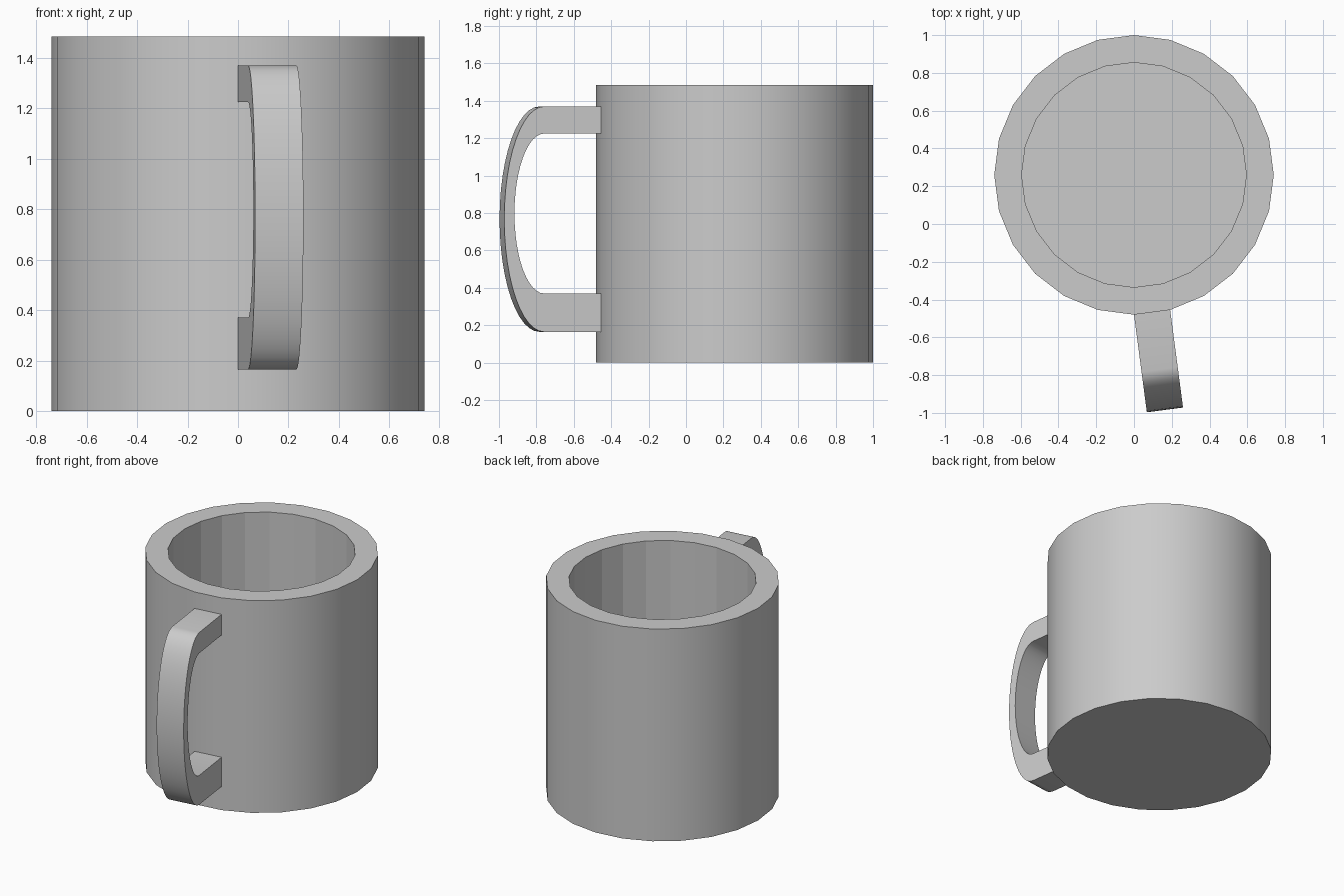
import bpy, bmesh
from math import sin, cos, pi, radians
from mathutils import Matrix, Vector

if "Cube" in bpy.data.objects:
    bpy.data.objects.remove(bpy.data.objects["Cube"], do_unlink=True)

SIDES, RADIUS, INNER, HEIGHT, FLOOR = 24, 0.74, 0.595, 1.485, 0.15
CENTRE = Vector((0, 0.26, 0))
STEP = 2 * pi / SIDES

# One plain grey for the whole mug
grey = bpy.data.materials.new("plain_grey")
grey.use_nodes = True
colour = (0.6, 0.6, 0.6, 1)
grey.diffuse_color = colour
grey.node_tree.nodes["Principled BSDF"].inputs["Base Color"].default_value = colour


def make_object(name, bm):
    bmesh.ops.recalc_face_normals(bm, faces=bm.faces)
    mesh = bpy.data.meshes.new(name)
    bm.to_mesh(mesh)
    bm.free()
    mesh.materials.append(grey)
    obj = bpy.data.objects.new(name, mesh)
    bpy.context.collection.objects.link(obj)
    bpy.ops.object.select_all(action="DESELECT")
    obj.select_set(True)
    bpy.context.view_layer.objects.active = obj
    bpy.ops.object.shade_smooth_by_angle(angle=radians(35))
    return obj


# Cup: rings joined from the base, up the wall, over the rim and down inside
bm = bmesh.new()
rings = []
for radius, z in ((RADIUS, 0), (RADIUS, HEIGHT), (INNER, HEIGHT), (INNER, FLOOR)):
    rings.append([bm.verts.new(CENTRE + Vector((radius * cos(i * STEP), radius * sin(i * STEP), z)))
                  for i in range(SIDES)])
for low, high in zip(rings, rings[1:]):
    for i in range(SIDES):
        j = (i + 1) % SIDES
        bm.faces.new((low[i], low[j], high[j], high[i]))
bm.faces.new(rings[0])
bm.faces.new(rings[-1])
cup = make_object("cup", bm)

# The inside wall stays faceted
for face in cup.data.polygons:
    if (face.center - CENTRE).xy.length < INNER:
        face.use_smooth = False

# Handle: a C-shaped band pulled out of one wall facet, in radius and height
ROOT, BEND, ARC = RADIUS * cos(STEP / 2) - 0.005, 1.04, 24
HALF_WIDTH = RADIUS * sin(STEP / 2)


def c_profile(reach, bottom, top):
    middle, half = (top + bottom) / 2, (top - bottom) / 2
    arc = [(BEND + (reach - BEND) * sin(pi * i / ARC), middle + half * cos(pi * i / ARC))
           for i in range(ARC + 1)]
    return [(ROOT, top)] + arc + [(ROOT, bottom)]


bm = bmesh.new()
loops = []
for outside, inside in zip(c_profile(1.255, 0.165, 1.37), c_profile(1.2, 0.37, 1.225)):
    loops.append([bm.verts.new((r, side * HALF_WIDTH, z))
                  for (r, z), side in ((outside, -1), (outside, 1), (inside, 1), (inside, -1))])
for a, b in zip(loops, loops[1:]):
    for i in range(4):
        j = (i + 1) % 4
        bm.faces.new((a[i], a[j], b[j], b[i]))
bm.faces.new(loops[0])
bm.faces.new(loops[-1])
bm.transform(Matrix.Translation(CENTRE) @ Matrix.Rotation(-pi / 2 + STEP / 2, 4, "Z"))
make_object("handle", bm)
